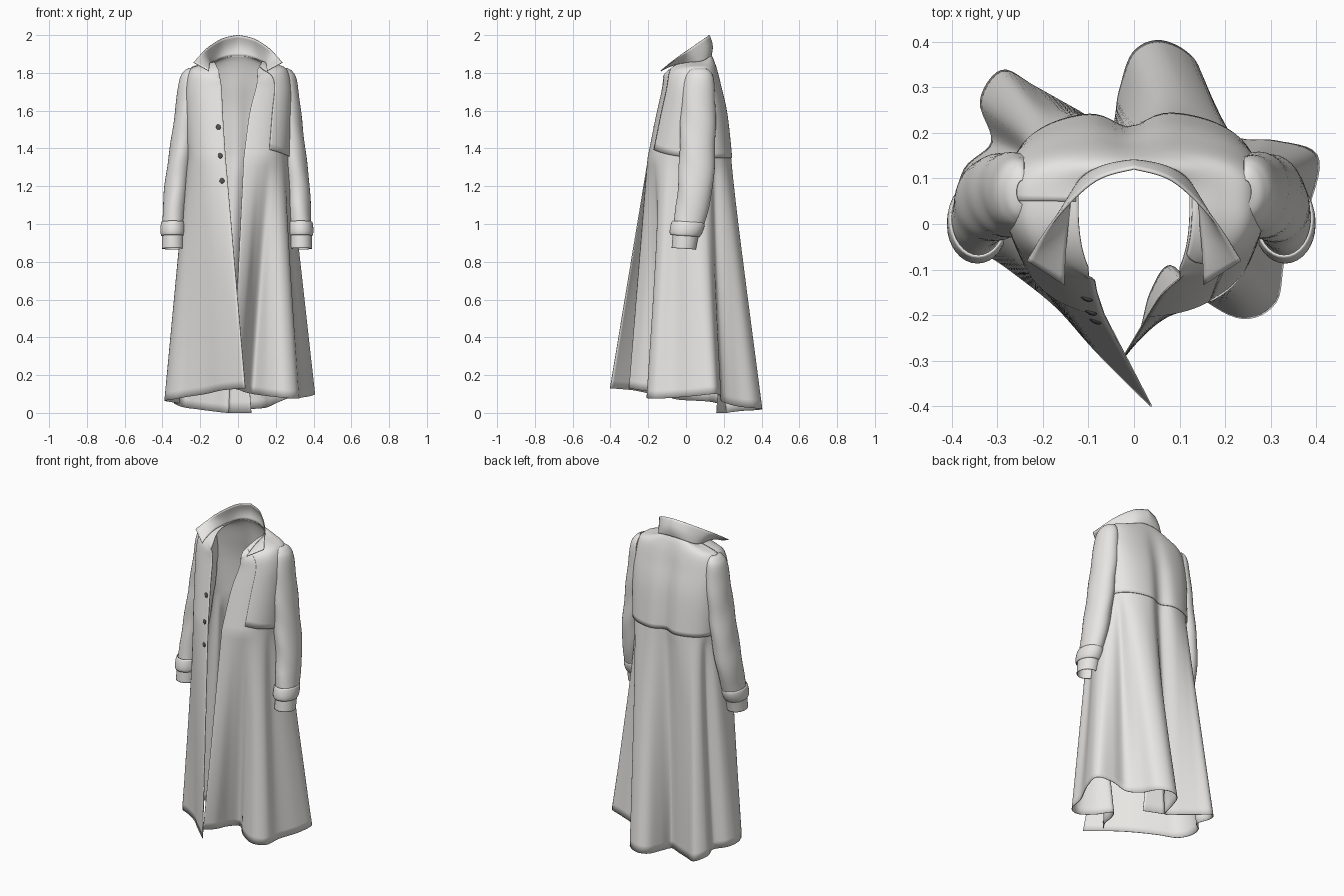
import bpy, bmesh, math
from math import pi, sin, cos, asin, copysign, exp
from mathutils import Vector

if "Cube" in bpy.data.objects:
    bpy.data.objects.remove(bpy.data.objects["Cube"])


def material(name, c):
    m = bpy.data.materials.new(name)
    m.diffuse_color = (*c, 1)
    m.use_nodes = True
    m.node_tree.nodes["Principled BSDF"].inputs["Base Color"].default_value = m.diffuse_color
    return m


CLOTH = material("light grey cloth", (0.80, 0.79, 0.77))
DARK = material("dark button", (0.09, 0.09, 0.09))


def spline(pts, t):
    """Catmull-Rom sample through a list of tuples, t in 0..len-1."""
    n = len(pts) - 1
    i = min(max(int(t), 0), n - 1)
    f = t - i
    a, b, c, d = pts[max(i - 1, 0)], pts[i], pts[i + 1], pts[min(i + 2, n)]
    return [0.5 * (2 * q + (r - p) * f + (2 * p - 5 * q + 4 * r - s) * f * f
                   + (3 * q - p - 3 * r + s) * f ** 3) for p, q, r, s in zip(a, b, c, d)]


def sheet(name, func, nu, nv, thick=0.004, offset=-1, closed=False):
    """Grid of points func(s, t), s and t in 0..1, turned into thin cloth."""
    bm = bmesh.new()
    cols = nu if closed else nu + 1
    g = [[bm.verts.new(func(i / nu, j / nv)) for i in range(cols)] for j in range(nv + 1)]
    for j in range(nv):
        for i in range(nu):
            k = (i + 1) % cols
            bm.faces.new((g[j][i], g[j + 1][i], g[j + 1][k], g[j][k]))
    me = bpy.data.meshes.new(name)
    bm.to_mesh(me)
    bm.free()
    ob = bpy.data.objects.new(name, me)
    bpy.context.collection.objects.link(ob)
    me.materials.append(CLOTH)
    sol = ob.modifiers.new("thickness", "SOLIDIFY")
    sol.thickness, sol.offset = thick, offset
    bpy.ops.object.select_all(action="DESELECT")
    bpy.context.view_layer.objects.active = ob
    ob.select_set(True)
    bpy.ops.object.shade_smooth_by_angle(angle=math.radians(45))
    return ob


# Hem outline from the left front edge, round the back, to the right front edge
HEM = [(.04, -.40, .13), (-.08, -.28, .12), (-.17, -.18, .10), (-.27, -.10, .085),
       (-.35, -.04, .07), (-.385, .04, .065), (-.37, .12, .06), (-.31, .18, .05),
       (-.335, .27, .05), (-.29, .335, .03), (-.22, .30, .02), (-.13, .25, .008),
       (-.05, .21, .0), (-.03, .29, .01), (0, .375, .015), (.06, .40, .02),
       (.13, .36, .025), (.165, .27, .035), (.22, .19, .06), (.31, .18, .09),
       (.40, .15, .10), (.385, .05, .09), (.33, -.07, .08), (.31, -.17, .075),
       (.24, -.205, .08), (.15, -.16, .09), (.08, -.09, .10), (.035, -.15, .11),
       (.01, -.24, .12), (-.03, -.30, .13)]

# Upper rings: half width, back y, front y, left edge x, right edge x, z front/side/back
RINGS = [(.122, .13, -.16, .10, .10, 1.74, 1.855, 1.89),
         (.19, .145, -.13, .095, .10, 1.76, 1.84, 1.86),
         (.25, .162, -.125, .09, .10, 1.74, 1.815, 1.81),
         (.275, .182, -.13, .085, .09, 1.70, 1.73, 1.73),
         (.275, .215, -.155, .08, .06, 1.58, 1.58, 1.58),
         (.265, .24, -.20, .065, .03, 1.35, 1.35, 1.35)]
YC, P, PB = .05, .8, .68


def ring_point(ring, a):
    w, yb, yf, xl, xr, zf, zs, zb = ring
    s, c = sin(a), cos(a)
    x = w * copysign(abs(s) ** P, s)
    y = YC + ((yb if c > 0 else yf) - YC) * abs(c) ** (PB if c > 0 else P)
    return Vector((x, y, zs + ((zb if c > 0 else zf) - zs) * c * c))


def upper(u, v):
    ring = spline(RINGS, v * 5)
    al, ar = (pi - asin((x / ring[0]) ** (1 / P)) for x in ring[3:5])
    keys = [(0, -al), (5, -pi / 2), (12, -.14), (20, pi / 2), (29, ar)]
    for (u0, a0), (u1, a1) in zip(keys, keys[1:]):
        if u <= u1 + 1e-6:
            a = a0 + (a1 - a0) * (u - u0) / (u1 - u0)
            break
    p = ring_point(ring, a)
    if p.y > YC:  # hollow along the spine
        p.y -= .035 * v * v * exp(-((p.x + .01) / .05) ** 2)
    return p


def coat(u, v):
    """v 0..1 is neck to waist, 1..2 is waist to hem."""
    if v <= 1:
        return upper(u, v)
    a, b = upper(u, 1), Vector(spline(HEM, u))
    p = a.lerp(b, v - 1)
    # pleats start early: pull in the valleys between the lobes
    for c, depth in ((12.3, .06), (18, .08), (7.2, .08), (22, .04)):
        p.xy *= 1 - depth * sin(pi * (v - 1) ** .6) * exp(-((u - c) / .8) ** 2)
    return p


sheet("coat_body", lambda s, t: coat(29 * s, 2 * t), 174, 60)


# Shoulder yoke over the back, wrapping round into the right chest flap
def yoke(s, t):
    u = 5 + 21.1 * s
    end = 1.0 - .05 * max(0, (u - 20) / 6.1)
    v = .02 + (end - .02) * t
    p = upper(u, v)
    k = 1.01 + .02 * v
    return (p.x * k, YC + (p.y - YC) * k, p.z + .004 * (1 - v))


sheet("shoulder_yoke", yoke, 90, 30, .004)


# Underlap of the back vent
def vent(s, t):
    top = Vector((-.02 + .05 * s, .20, .6))
    return top.lerp(Vector((-.05 + .12 * s, .21 - .05 * s, 0)), t)


sheet("vent_underlap", vent, 8, 10, .003)

# Upturned collar: grows from the neck ring to this outer edge, mirrored
EDGE = [(.235, -.08, 1.855), (.17, .015, 1.925), (.085, .095, 1.98), (0, .122, 2.0)]


def collar(s, t):
    k = 1 - abs(2 * s - 1)
    r = RINGS[0]
    p = ring_point(r, (1 - k) * (pi - asin((r[3] / r[0]) ** (1 / P))))
    p.x, p.y = p.x * 1.03, YC + (p.y - YC) * 1.03
    front = (1 - k) ** 3
    p += Vector((.05, -.035, 0)) * front
    p = p.lerp(Vector(spline(EDGE, 3 * k)), t)
    p.y += .012 * sin(pi * t) * k
    p.x *= 1 if s > .5 else -1
    return p


sheet("collar", collar, 48, 8, .005, 0)

# Sleeve rings: x, y, z, x radius, y radius
SLEEVE = [(.245, .07, 1.822, .012, .025), (.248, .07, 1.806, .036, .055),
          (.253, .068, 1.755, .056, .076), (.268, .065, 1.6, .061, .088),
          (.293, .06, 1.4, .061, .09), (.318, .05, 1.2, .061, .089),
          (.332, .02, 1.02, .056, .078), (.336, .0, .95, .055, .066),
          (.337, -.012, .87, .054, .06)]
BAND = [(.334, .012, 1.01, .058, .08), (.335, .008, .99, .062, .084),
        (.336, -.002, .955, .062, .08), (.336, -.006, .94, .057, .072)]


def tube(rings, side, wrinkle):
    shift = .008 if side < 0 else -.004

    def f(s, t):
        x, y, z, rx, ry = spline(rings, t * (len(rings) - 1))
        a = -2 * pi * s * side
        k = 1 + wrinkle * sin(pi * t) * sin(z * 27 + 3 * sin(a) + 2 * cos(a) + side)
        px = x + rx * k * cos(a)
        if z > 1.3:  # keep the inner side out of the coat
            px = max(px, .245)
        px += shift * min(1, max(0, (1.6 - z) / .5))
        tilt = .06 * (y - ry * sin(a)) if z < 1.1 else 0
        return (side * px, y + ry * k * sin(a), z + tilt)
    return f


for side, label in ((-1, "left"), (1, "right")):
    sheet(label + "_sleeve", tube(SLEEVE, side, .022), 32, 56, .004, -1, True)
    sheet(label + "_cuff_strap", tube(BAND, side, 0), 32, 6, .005, -1, True)

# Buttons down the left front panel
for i, v in enumerate((.86, .985, 1.10)):
    p = coat(.38, v)
    bpy.ops.mesh.primitive_uv_sphere_add(segments=16, ring_count=8, radius=.015,
                                         location=(p.x, p.y - .002, p.z))
    b = bpy.context.object
    b.name = "button_%d" % (i + 1)
    b.scale = (1, .5, 1)
    b.rotation_euler = (0, 0, -.5)
    b.data.materials.append(DARK)
    bpy.ops.object.shade_smooth()
